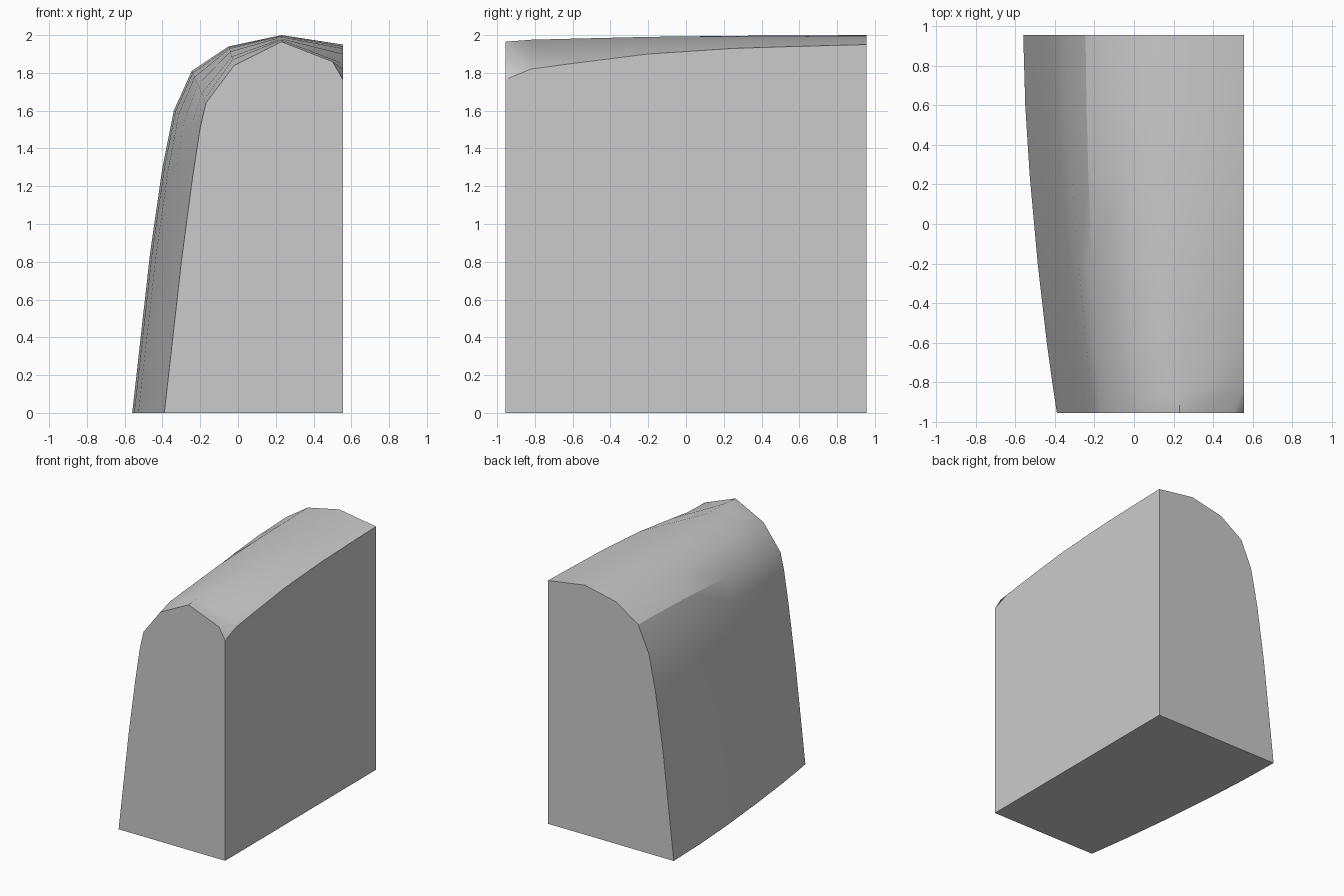
import bpy
import bmesh
from math import radians
from mathutils import Vector

cube = bpy.data.objects.get("Cube")
if cube:
    bpy.data.objects.remove(cube, do_unlink=True)

# Plain grey surface
grey = bpy.data.materials.new("plain_grey")
grey.use_nodes = True
colour = (0.6, 0.6, 0.6, 1)
grey.diffuse_color = colour
grey.node_tree.nodes["Principled BSDF"].inputs["Base Color"].default_value = colour

# End profiles (x, z), from the curved foot over the crown to the flat side
front = [(-0.39, 0), (-0.30, 0.80), (-0.24, 1.25), (-0.20, 1.51), (-0.17, 1.64),
         (-0.02, 1.84), (0.23, 1.965), (0.50, 1.86), (0.555, 1.765)]
back = [(-0.56, 0), (-0.465, 0.85), (-0.40, 1.30), (-0.34, 1.60), (-0.245, 1.81),
        (-0.05, 1.94), (0.23, 2.0), (0.555, 1.95), (0.555, 1.95)]
CREASE, PEAK, SHOULDER = 4, 6, 7

# Stations along y: position, side blend, crown blend
stations = [(-0.955, 0, 0), (-0.82, 0.12, 0.30), (-0.6, 0.30, 0.46), (-0.2, 0.57, 0.73),
            (0.25, 0.81, 0.89), (0.6, 0.94, 0.95), (0.955, 1, 1)]

bm = bmesh.new()
rows, feet = [], []
for y, side, crown in stations:
    row = []
    for i, (a, b) in enumerate(zip(front, back)):
        if i == SHOULDER and crown > 0:
            a = front[-1]          # shoulder chamfer closes behind the front
        p = Vector(a).lerp(Vector(b), crown if i > CREASE else side)
        row.append(bm.verts.new((p.x, y, p.y)))
    if crown > 0:                  # share the closed shoulder vertex
        bm.verts.remove(row.pop())
        row.append(row[-1])
    rows.append(row)
    feet.append(bm.verts.new((0.555, y, 0)))


def add_face(verts, smooth=False):
    face = bm.faces.new(list(dict.fromkeys(verts)))
    face.smooth = smooth


# Curved shell
for r, s in zip(rows, rows[1:]):
    for i in range(len(front) - 1):
        if len({r[i], r[i + 1], s[i], s[i + 1]}) > 2:
            add_face([r[i], r[i + 1], s[i + 1], s[i]], True)

# Flat ends, flat side and base
add_face(rows[0] + [feet[0]])
add_face(rows[-1] + [feet[-1]])
add_face([r[-1] for r in rows] + feet[::-1])
add_face([r[0] for r in rows] + feet[::-1])
bmesh.ops.recalc_face_normals(bm, faces=bm.faces)

# Sharp borders, rear crease and the start of the crown ridge
for edge in bm.edges:
    if edge.calc_face_angle(0) > radians(50) or any(not f.smooth for f in edge.link_faces):
        edge.smooth = False
for r, s in list(zip(rows, rows[1:]))[3:]:
    bm.edges.get((r[CREASE], s[CREASE])).smooth = False
bm.edges.get((rows[0][PEAK], rows[1][PEAK])).smooth = False

mesh = bpy.data.meshes.new("curved_block")
bm.to_mesh(mesh)
bm.free()
mesh.materials.append(grey)
block = bpy.data.objects.new("curved_block", mesh)
bpy.context.collection.objects.link(block)
